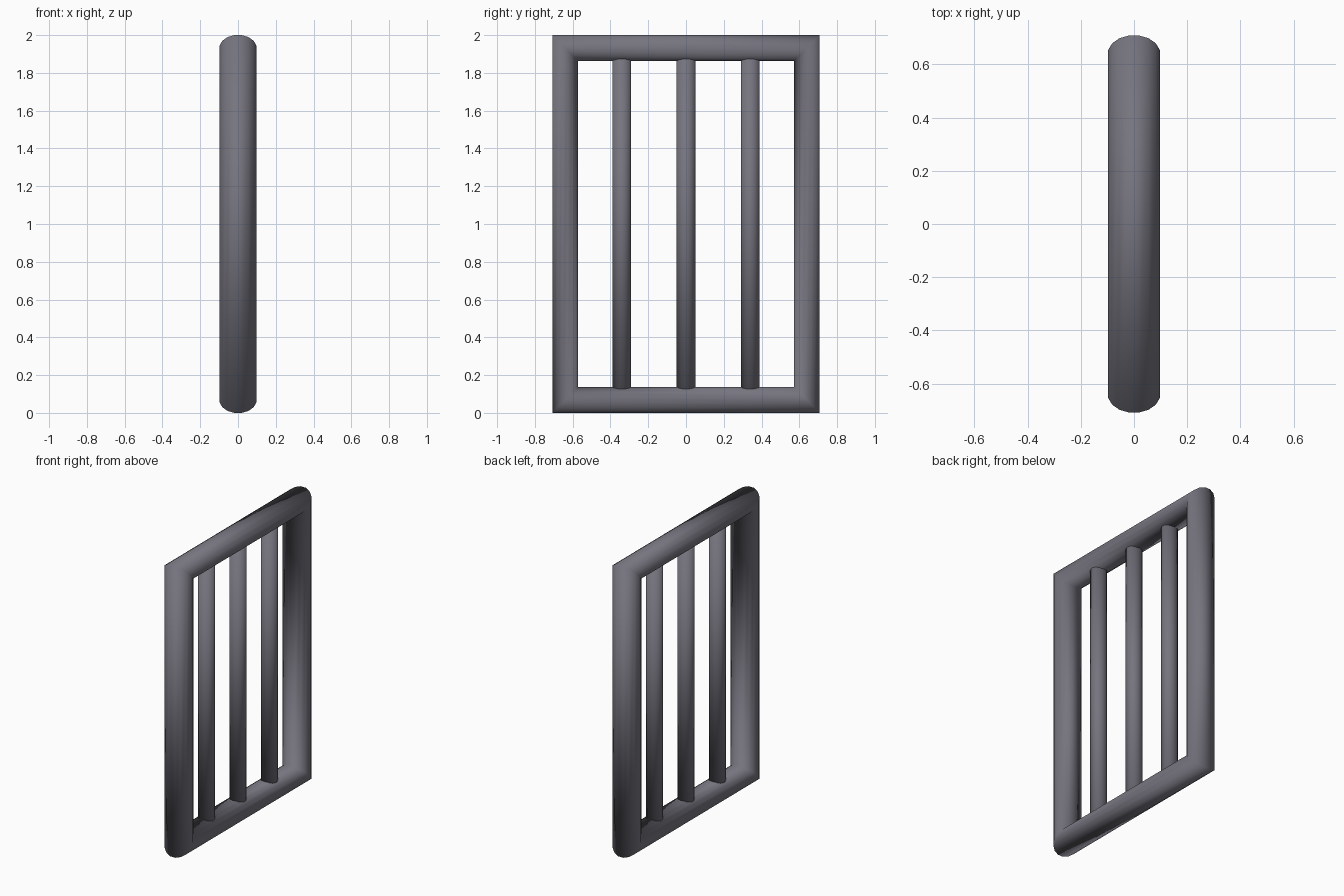
import bpy, bmesh
from math import cos, sin, pi

if "Cube" in bpy.data.objects:
    bpy.data.objects.remove(bpy.data.objects["Cube"])

mat = bpy.data.materials.new("dark_metal")
mat.diffuse_color = (0.18, 0.175, 0.21, 1)
mat.use_nodes = True
mat.node_tree.nodes["Principled BSDF"].inputs["Base Color"].default_value = mat.diffuse_color

# half sizes of the frame centreline, and the oval cross-sections
HALF_Y, HALF_Z, MID_Z = 0.64, 0.932, 1.0
SIDES = 16


def oval(rx, ry):
    """Half-step rotated oval, so the outermost faces lie flat."""
    k = cos(pi / SIDES)
    return [(rx / k * cos((i + 0.5) * 2 * pi / SIDES),
             ry / k * sin((i + 0.5) * 2 * pi / SIDES)) for i in range(SIDES)]


def skin(name, rings, closed):
    """Bridge matching rings of points into one smooth tube."""
    bm = bmesh.new()
    loops = [[bm.verts.new(p) for p in ring] for ring in rings]
    pairs = list(zip(loops, loops[1:]))
    if closed:
        pairs.append((loops[-1], loops[0]))
    else:
        bm.faces.new(loops[0])
        bm.faces.new(loops[-1])
    for a, b in pairs:
        for i in range(SIDES):
            j = (i + 1) % SIDES
            bm.faces.new((a[i], a[j], b[j], b[i]))
    bmesh.ops.recalc_face_normals(bm, faces=bm.faces)
    for f in bm.faces:
        f.smooth = True
    me = bpy.data.meshes.new(name)
    bm.to_mesh(me)
    bm.free()
    me.materials.append(mat)
    ob = bpy.data.objects.new(name, me)
    bpy.context.collection.objects.link(ob)
    return ob


# mitred outer frame
section = oval(0.097, 0.068)
corners = [(1, 1), (-1, 1), (-1, -1), (1, -1)]
skin("frame", [[(x, sy * (HALF_Y + d), MID_Z + sz * (HALF_Z + d))
                for x, d in section] for sy, sz in corners], True)

# upright bars, ending inside the rails
for i in (-1, 0, 1):
    skin(f"bar_{i + 2}", [[(x, y + i * 0.34, z) for x, y in oval(0.053, 0.05)]
                          for z in (MID_Z - HALF_Z, MID_Z + HALF_Z)], False)
